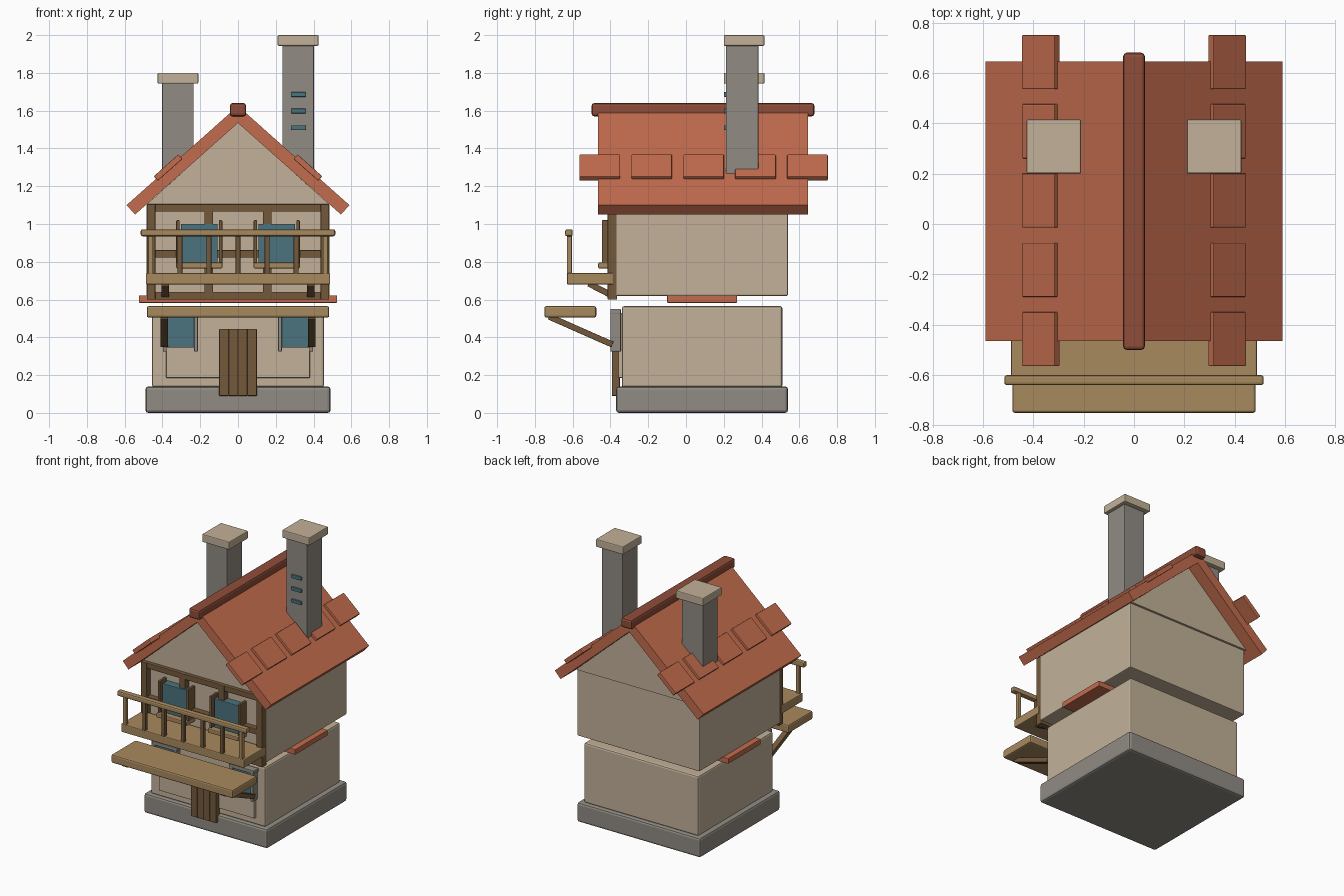
import bpy
from math import atan, atan2, hypot, cos, sin
from mathutils import Vector

cube = bpy.data.objects.get("Cube")
if cube:
    bpy.data.objects.remove(cube, do_unlink=True)


def material(name, hex_code):
    def linear(c):
        return c / 12.92 if c <= 0.04045 else ((c + 0.055) / 1.055) ** 2.4
    rgb = [linear(int(hex_code[i:i + 2], 16) / 255) for i in (0, 2, 4)]
    m = bpy.data.materials.new(name)
    m.use_nodes = True
    m.diffuse_color = (*rgb, 1)
    m.node_tree.nodes["Principled BSDF"].inputs["Base Color"].default_value = (*rgb, 1)
    return m


PLASTER = material("warm plaster", "C2B198")
STONE = material("grey stone", "918C84")
TILE = material("terracotta", "C26C4D")
RIDGE = material("dark terracotta", "8F4D39")
TEAL = material("teal glass", "4C737E")
TAN = material("light wood", "A98A5F")
WOOD = material("dark wood", "745A3B")


def finish(obj, mat, bevel):
    obj.data.materials.append(mat)
    if bevel:
        mod = obj.modifiers.new("soft edges", "BEVEL")
        mod.width = bevel
        mod.segments = 2
    return obj


def box(name, mat, xs, ys, zs, bevel=0.006):
    """Box given by its extent along each axis."""
    bpy.ops.mesh.primitive_cube_add(size=1)
    obj = bpy.context.object
    obj.name = name
    spans = (xs, ys, zs)
    for v in obj.data.vertices:
        v.co = Vector([s[0] if c < 0 else s[1] for s, c in zip(spans, v.co)])
    return finish(obj, mat, bevel)


def around(c, width):
    return (c - width / 2, c + width / 2)


def prism(name, mat, outline, y0, y1):
    """Extrude an x-z outline along y."""
    n = len(outline)
    verts = [(x, y, z) for y in (y0, y1) for x, z in outline]
    faces = [list(range(n)), list(range(2 * n - 1, n - 1, -1))]
    faces += [[(i + 1) % n, i, n + i, n + (i + 1) % n] for i in range(n)]
    mesh = bpy.data.meshes.new(name)
    mesh.from_pydata(verts, [], faces)
    obj = bpy.data.objects.new(name, mesh)
    bpy.context.collection.objects.link(obj)
    return finish(obj, mat, 0)


def brace(name, x, start, end, width=0.04, depth=0.032):
    """Slanted strut in the y-z plane."""
    dy, dz = end[0] - start[0], end[1] - start[1]
    half = hypot(dy, dz) / 2
    obj = box(name, WOOD, around(0, width), (-half, half), around(0, depth), 0.003)
    obj.location = (x, (start[0] + end[0]) / 2, (start[1] + end[1]) / 2)
    obj.rotation_euler.x = atan2(dz, dy)


# Storeys
box("foundation", STONE, (-.49, .49), (-.37, .54), (0, .14), 0.015)
box("ground_floor", PLASTER, (-.455, .455), (-.34, .51), (.135, .565), 0.012)
box("front_panel", PLASTER, (-.38, .38), (-.358, -.335), (.185, .53), 0.004)
box("side_ledge", TILE, (-.525, .525), (-.1, .27), (.583, .622), 0.004)
box("upper_floor", PLASTER, (-.485, .485), (-.37, .54), (.62, 1.105))
prism("gable", PLASTER, [(-.487, 1.1), (.487, 1.1), (0, 1.537)], -.385, .555)

# Roof
SLOPE = .89
PITCH = atan(SLOPE)
TOP = 1.625
for side, label in ((-1, "right"), (1, "left")):
    prism("roof_" + label, TILE,
          [(0, 1.535), (side * .545, 1.05), (side * .59, TOP - .59 * SLOPE), (0, TOP)],
          -.465, .645)
    for i in range(5):
        tile = box(f"roof_tile_{label}_{i + 1}", TILE, around(0, .174),
                   around(0, .215), around(0, .032), 0.004)
        tile.location = (side * .37, -.457 + i * .275, TOP - .37 * SLOPE + .003)
        tile.rotation_euler.y = side * PITCH
box("ridge_beam", RIDGE, (-.043, .043), (-.5, .68), (1.57, 1.64), 0.014)

# Chimneys
for label, x, top in (("right", -.318, 1.8), ("left", .318, 2.0)):
    box("chimney_" + label, STONE, around(x, .167), (.212, .383), (1.2, top - .05), 0.003)
    box("chimney_cap_" + label, PLASTER, around(x, .216), (.2, .415), (top - .057, top))
for i in range(3):
    box(f"chimney_slot_{i + 1}", TEAL, around(.32, .08), (.2, .22),
        around(1.51 + i * .088, .025), 0.004)

# Timber frame
for x in (-.46, -.155, .155, .46):
    box("frame_post", WOOD, around(x, .046), (-.415, -.365), (.6, 1.105), 0.004)
for z in (.62, .842, 1.085):
    box("frame_rail", WOOD, (-.48, .48), (-.41, -.365), around(z, .04), 0.004)

# Balcony
box("balcony_floor", TAN, (-.488, .488), (-.63, -.385), (.68, .74))
box("balcony_handrail", TAN, (-.515, .515), (-.64, -.6), (.935, .972), 0.01)
for i in range(7):
    box("balcony_baluster", WOOD if 0 < i < 6 else TAN, around((i - 3) * .154, .026),
        around(-.617, .026), (.735, .94), 0.004)

# Awning
box("awning", TAN, (-.483, .483), (-.75, -.475), (.505, .565), 0.01)

# Braces and windows, mirrored
for s in (-1, 1):
    brace("balcony_brace", s * .385, (-.515, .685), (-.39, .62))
    brace("awning_brace", s * .39, (-.725, .51), (-.39, .362))

    u = s * .205
    box("upper_window", TEAL, around(u, .195), (-.425, -.365), (.795, 1.0), 0.004)
    box("upper_window_sill", TAN, around(u, .245), (-.465, -.365), (.765, .795))
    for d in (-.113, .113):
        box("upper_window_jamb", WOOD, around(u + d, .018), (-.445, -.365), (.78, 1.02), 0.004)

    w = s * .305
    box("lower_window", TEAL, around(w, .15), (-.385, -.345), (.345, .53), 0.004)
    box("lower_window_lintel", STONE, around(w, .2), (-.4, -.345), (.525, .55), 0.004)
    for d in (-.083, .083):
        box("lower_window_jamb", STONE, around(w + d, .02), (-.4, -.345), (.325, .54), 0.004)

# Plank door
for i in range(4):
    box(f"door_plank_{i + 1}", WOOD, around((i - 1.5) * .05, .05), (-.393, -.35),
        (.09, .445), 0.004)
